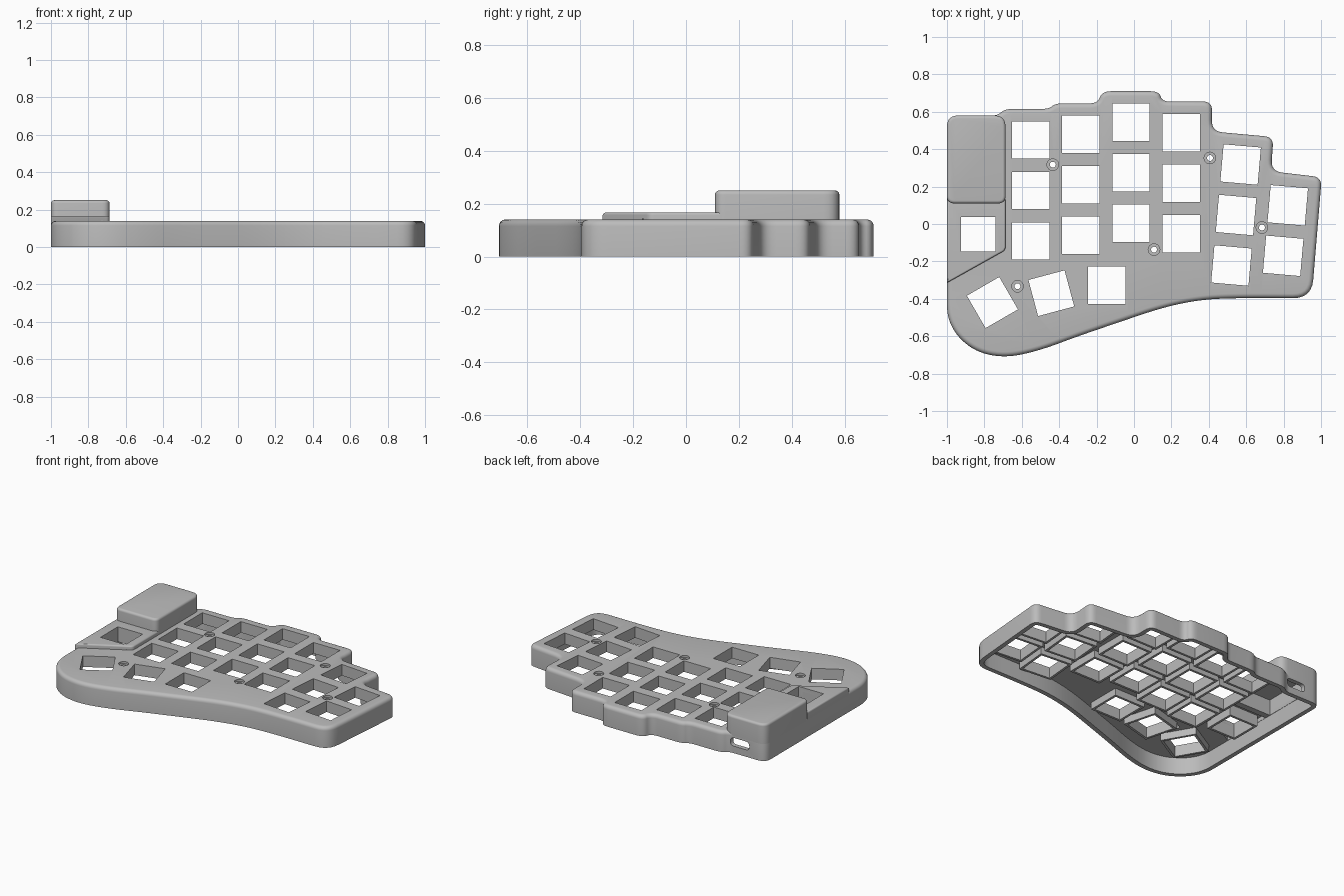
import bpy, bmesh, math
from mathutils import Vector

if "Cube" in bpy.data.objects:
    bpy.data.objects.remove(bpy.data.objects["Cube"])

grey = bpy.data.materials.new("case_grey")
grey.use_nodes = True
grey.diffuse_color = (0.5, 0.5, 0.5, 1)
bsdf = next(n for n in grey.node_tree.nodes if n.type == 'BSDF_PRINCIPLED')
bsdf.inputs["Base Color"].default_value = (0.5, 0.5, 0.5, 1)
bsdf.inputs["Roughness"].default_value = 0.6

WALL, TOP, CEILING = 0.03, 0.14, 0.113


def rounded(points, steps=6):
    """Closed outline from (x, y, cut) corners, each eased by a quadratic curve."""
    out = []
    n = len(points)
    for i, (x, y, cut) in enumerate(points):
        p = Vector((x, y))
        a, b = Vector(points[i - 1][:2]) - p, Vector(points[(i + 1) % n][:2]) - p
        if cut == 0:
            out.append(p)
            continue
        s = p + a.normalized() * min(cut, a.length * 0.49)
        e = p + b.normalized() * min(cut, b.length * 0.49)
        for k in range(steps + 1):
            t = k / steps
            out.append(s * (1 - t) ** 2 + p * 2 * t * (1 - t) + e * t * t)
    return out


def inset(loop, d):
    """Move a counter-clockwise outline inward by d."""
    res = []
    for i, p in enumerate(loop):
        u = (p - loop[i - 1]).normalized()
        v = (loop[(i + 1) % len(loop)] - p).normalized()
        nu, nv = Vector((-u.y, u.x)), Vector((-v.y, v.x))
        res.append(p + (nu + nv) * d / (1 + max(nu.dot(nv), -0.5)))
    return res


def loft(bm, loop, layers):
    """Closed solid through (z, inset) layers of one outline."""
    rings = [[bm.verts.new((p.x, p.y, z)) for p in inset(loop, d)] for z, d in layers]
    n = len(loop)
    for lo, hi in zip(rings, rings[1:]):
        for i in range(n):
            bm.faces.new((lo[i], lo[(i + 1) % n], hi[(i + 1) % n], hi[i]))
    bm.faces.new(rings[0][::-1])
    bm.faces.new(rings[-1])


def solid(name, parts):
    bm = bmesh.new()
    for loop, layers in parts:
        loft(bm, loop, layers)
    me = bpy.data.meshes.new(name)
    bm.to_mesh(me)
    bm.free()
    me.materials.append(grey)
    ob = bpy.data.objects.new(name, me)
    bpy.context.collection.objects.link(ob)
    return ob


def domed(z0, z1, r, steps=5):
    """Layers of a straight wall ending in a rounded top edge."""
    arc = [k / steps * math.pi / 2 for k in range(steps + 1)]
    return [(z0, 0)] + [(z1 - r + r * math.sin(a), r - r * math.cos(a)) for a in arc]


def square(cx, cy, deg, half):
    a = math.radians(deg)
    corners = ((-half, -half), (half, -half), (half, half), (-half, half))
    return [Vector((cx + x * math.cos(a) - y * math.sin(a),
                    cy + x * math.sin(a) + y * math.cos(a))) for x, y in corners]


def circle(cx, cy, r, n=24):
    return [Vector((cx + r * math.cos(k * math.tau / n),
                    cy + r * math.sin(k * math.tau / n))) for k in range(n)]


# Case outline, counter-clockwise: front sweep, right side, stepped back, left side
front = [(-1, -0.36, 1), (-1, -0.5, 1), (-0.94, -0.61, 1), (-0.83, -0.69, 1),
         (-0.68, -0.715, 1), (-0.5, -0.675, 1), (-0.3, -0.6, 1), (-0.1, -0.532, 1),
         (0.15, -0.447, 1), (0.35, -0.405, 1), (0.55, -0.395, 1)]
back = [(0.95, -0.397, 0.1), (1.004, 0.25, 0.05), (0.732, 0.282, 0.06),
        (0.746, 0.465, 0.05), (0.415, 0.495, 0.06), (0.418, 0.655, 0.05),
        (0.15, 0.655, 0.04), (0.135, 0.71, 0.05), (-0.17, 0.71, 0.05),
        (-0.195, 0.645, 0.04), (-0.42, 0.645, 0.04), (-0.455, 0.615, 0.04),
        (-0.69, 0.615, 0.04), (-0.73, 0.58, 0.03), (-1, 0.58, 0.06)]
case_loop = rounded(front + back)
ledge_loop = rounded([(-1, -0.315, 0), (-0.687, -0.14, 0.02), (-0.687, 0.13, 0), (-1, 0.13, 0)])
block_loop = rounded([(-1, 0.11, 0.04), (-0.687, 0.11, 0.04),
                      (-0.687, 0.58, 0.06), (-1, 0.58, 0.06)])

# Key positions: x, y, turn, half size
PITCH = 0.27
keys = [(x, y - PITCH * r, 0, 0.1) for x, y in
        ((-0.552, 0.449), (-0.285, 0.48), (-0.016, 0.543), (0.253, 0.487)) for r in range(3)]
for x, y, count in ((0.57, 0.318, 3), (0.822, 0.1, 2)):
    keys += [(x - 0.0245 * r, y - PITCH * r, -5, 0.1) for r in range(count)]
keys += [(-0.757, -0.42, 30, 0.1), (-0.442, -0.37, 15, 0.1),
         (-0.145, -0.328, 0, 0.1), (-0.833, -0.055, 0, 0.093)]
screws = [(-0.434, 0.317), (0.406, 0.353), (0.684, -0.019), (0.107, -0.137), (-0.623, -0.333)]

# Cutters
key_cutter = solid("key_cutter", [(square(*k), [(-0.2, 0), (0.4, 0)]) for k in keys])
screw_cutter = solid("screw_cutter", [
    (circle(x, y, 0.031), [(-0.1, 0.015), (0.126, 0.015), (0.126, 0), (0.2, 0)])
    for x, y in screws])
case_cavity = solid("case_cavity", [(case_loop, [(-0.1, WALL), (CEILING, WALL)])])
ledge_room = rounded([(-0.968, -0.26, 0), (-0.719, -0.12, 0), (-0.719, 0.1, 0), (-0.968, 0.1, 0)])
ledge_cavity = solid("ledge_cavity", [(ledge_room, [(-0.11, 0), (0.14, 0)])])
block_room = rounded([(-0.968, 0.142, 0), (-0.719, 0.142, 0), (-0.719, 0.548, 0), (-0.968, 0.548, 0)])
block_cavity = solid("block_cavity", [(block_room, [(-0.12, 0), (0.22, 0)])])

# Cable port: a stadium pushed through the back wall
port_loop = rounded([(-0.88, 0.047, 0.027), (-0.74, 0.047, 0.027),
                     (-0.74, 0.103, 0.027), (-0.88, 0.103, 0.027)])
port_cutter = solid("port_cutter", [(port_loop, [(0.5, 0), (0.7, 0)])])
for v in port_cutter.data.vertices:
    v.co.y, v.co.z = v.co.z, v.co.y
port_cutter.data.flip_normals()
cutters = [key_cutter, screw_cutter, case_cavity, ledge_cavity, block_cavity, port_cutter]


def carve(ob, *tools):
    for tool in tools:
        mod = ob.modifiers.new(tool.name, 'BOOLEAN')
        mod.operation, mod.solver, mod.object = 'DIFFERENCE', 'EXACT', tool
    bpy.context.view_layer.update()
    me = bpy.data.meshes.new_from_object(
        ob.evaluated_get(bpy.context.evaluated_depsgraph_get()))
    ob.modifiers.clear()
    ob.data = me
    me.shade_smooth()
    me.set_sharp_from_angle(angle=math.radians(32))


# Main tray, raised ledge, controller cover and the collars under the keys
carve(solid("case_shell", [(case_loop, domed(0, TOP, 0.025))]),
      case_cavity, ledge_cavity, block_cavity, key_cutter, screw_cutter, port_cutter)
carve(solid("side_ledge", [(ledge_loop, domed(0.115, 0.167, 0.01))]),
      ledge_cavity, key_cutter)
carve(solid("controller_cover", [(block_loop, domed(0.115, 0.25, 0.016))]), block_cavity)
carve(solid("key_collars", [
    (square(x, y, turn, half + 0.016),
     [(0.065, 0), (0.143 if x < -0.8 else 0.118, 0)]) for x, y, turn, half in keys]),
    key_cutter)

for c in cutters:
    bpy.data.objects.remove(c)
